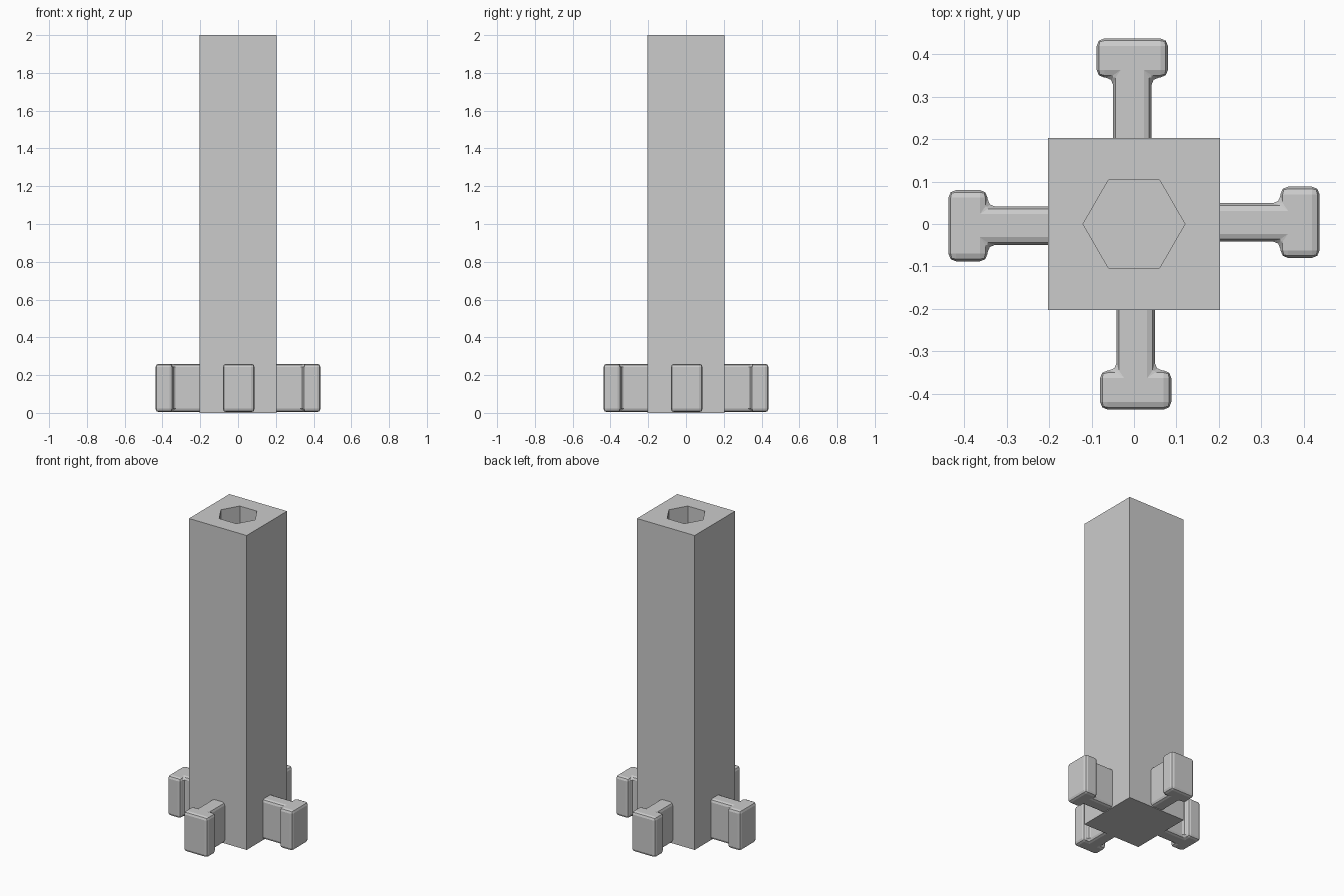
import bpy, bmesh, math
from mathutils import Matrix

default = bpy.data.objects.get("Cube")
if default:
    bpy.data.objects.remove(default, do_unlink=True)

GREY = (0.6, 0.6, 0.6, 1)
HALF = 0.203       # half width of the column
HEIGHT = 2.0
SOCKET_DEPTH = 0.5

grey = bpy.data.materials.new("plain_grey")
grey.use_nodes = True
grey.diffuse_color = GREY
grey.node_tree.nodes["Principled BSDF"].inputs["Base Color"].default_value = GREY


def prism(name, outline, bottom, top):
    """Extrude a plan outline between two heights."""
    bm = bmesh.new()
    face = bm.faces.new([bm.verts.new((x, y, bottom)) for x, y in outline])
    new = bmesh.ops.extrude_face_region(bm, geom=[face])["geom"]
    verts = [v for v in new if isinstance(v, bmesh.types.BMVert)]
    bmesh.ops.translate(bm, verts=verts, vec=(0, 0, top - bottom))
    bmesh.ops.recalc_face_normals(bm, faces=bm.faces)
    mesh = bpy.data.meshes.new(name)
    bm.to_mesh(mesh)
    bm.free()
    mesh.materials.append(grey)
    obj = bpy.data.objects.new(name, mesh)
    bpy.context.collection.objects.link(obj)
    return obj


def apply_modifier(obj, mod):
    bpy.context.view_layer.objects.active = obj
    bpy.ops.object.modifier_apply(modifier=mod.name)


# Square column with a hexagonal socket in its top
square = [(-HALF, -HALF), (HALF, -HALF), (HALF, HALF), (-HALF, HALF)]
column = prism("column", square, 0, HEIGHT)
hexagon = [(0.12 * math.cos(i * math.pi / 3), 0.12 * math.sin(i * math.pi / 3))
           for i in range(6)]
cutter = prism("socket_cutter", hexagon, HEIGHT - SOCKET_DEPTH, HEIGHT + 0.1)
cutter.hide_render = True
cut = column.modifiers.new("socket", "BOOLEAN")
cut.operation = "DIFFERENCE"
cut.solver = "EXACT"
cut.object = cutter
apply_modifier(column, cut)
bpy.data.objects.remove(cutter, do_unlink=True)

# Four bevelled T-shaped connectors, one turned onto each side
SHIFT = 0.004
half_t = [(0.15, 0.045), (0.345, 0.045), (0.345, 0.084), (0.437, 0.084)]
tee = [(x, y + SHIFT) for x, y in half_t]
tee += [(x, -y + SHIFT) for x, y in reversed(half_t)]
for i, side in enumerate(("left", "back", "right", "front")):
    connector = prism(side + "_connector", tee, 0.004, 0.26)
    connector.data.transform(Matrix.Rotation(i * math.pi / 2, 4, "Z"))
    bevel = connector.modifiers.new("soft_edges", "BEVEL")
    bevel.width = 0.018
    bevel.segments = 2
    apply_modifier(connector, bevel)
